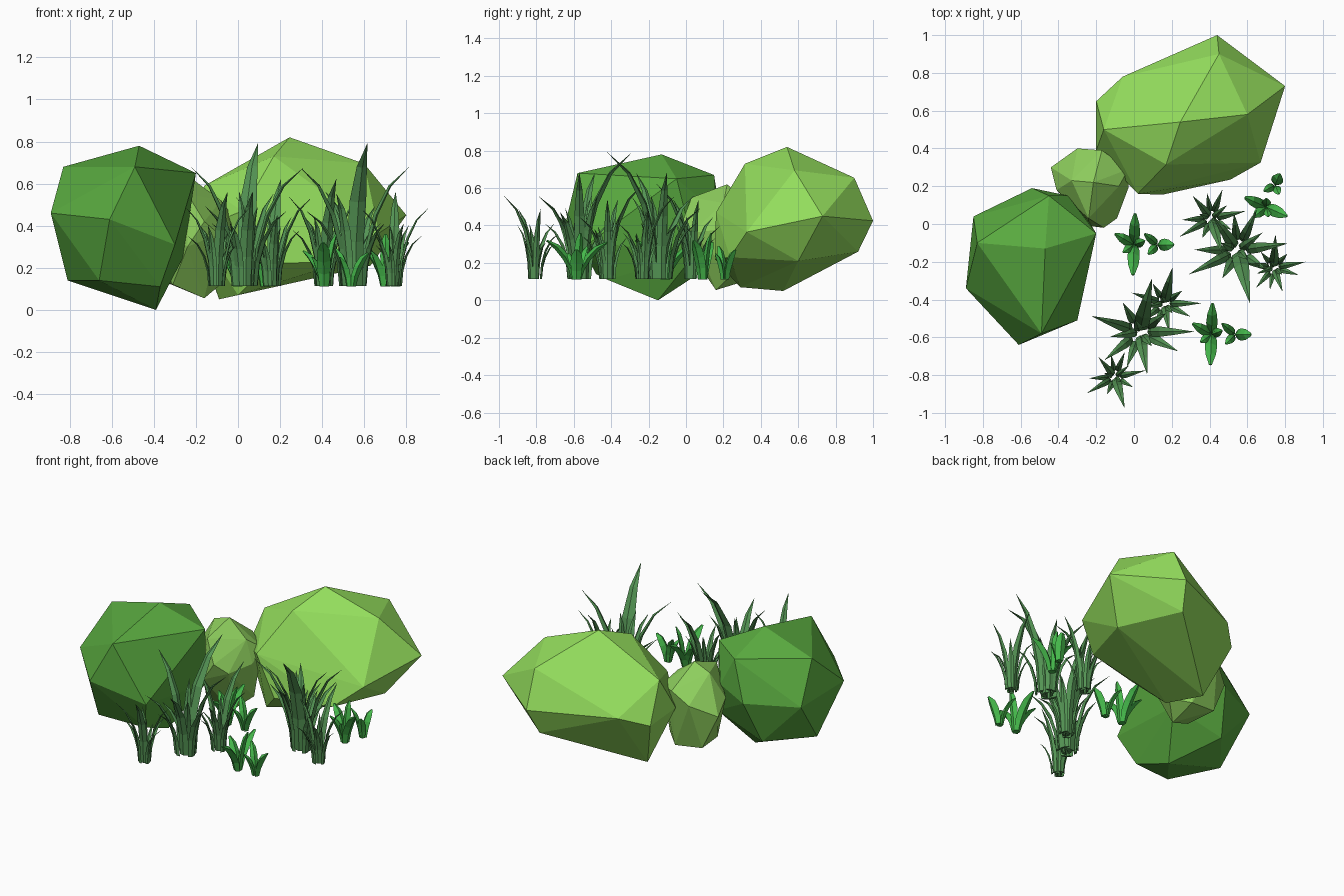
import bpy, bmesh
from math import sin, cos, radians
from mathutils import Vector


def material(name, rgb):
    m = bpy.data.materials.new(name)
    m.diffuse_color = (*rgb, 1)
    return m


DARK = material("dark_bush_green", (0.10, 0.40, 0.05))
LIGHT = material("light_bush_green", (0.30, 0.74, 0.11))
MID = material("mid_bush_green", (0.27, 0.62, 0.11))
GRASS = material("grass_green", (0.09, 0.30, 0.09))
LEAF = material("leaf_green", (0.06, 0.48, 0.07))


def finish(bm, name, mat):
    bmesh.ops.recalc_face_normals(bm, faces=bm.faces)
    me = bpy.data.meshes.new(name)
    bm.to_mesh(me)
    bm.free()
    me.materials.append(mat)
    ob = bpy.data.objects.new(name, me)
    bpy.context.collection.objects.link(ob)
    return ob


def bush(name, corners, mat):
    """Faceted bush: the convex hull of a few corner points."""
    bm = bmesh.new()
    for c in corners:
        bm.verts.new(c)
    bmesh.ops.convex_hull(bm, input=bm.verts)
    bmesh.ops.delete(bm, geom=[v for v in bm.verts if not v.link_faces], context='VERTS')
    finish(bm, name, mat)


def blade(bm, base, ang, start, reach, height, width, profile, power, thick=0.4):
    """Diamond-section blade that bends outward in direction ang."""
    out = Vector((cos(ang), sin(ang), 0))
    side = Vector((-sin(ang), cos(ang), 0))
    rings = []
    n = len(profile) - 1
    for i, p in enumerate(profile):
        t = i / n
        c = base + out * (start + (reach - start) * t ** power)
        c.z += height * (1 - (1 - t) ** 1.3)
        slope = (reach - start) * power * max(t, 0.01) ** (power - 1)
        nrm = (out * height - Vector((0, 0, slope))).normalized() if i else out
        w = width * p / 2
        if p == 0:
            rings.append([bm.verts.new(c)])
        else:
            rings.append([bm.verts.new(c + d) for d in
                          (side * w, nrm * w * thick, -side * w, -nrm * w * thick)])
    bm.faces.new(rings[0])
    for a, b in zip(rings, rings[1:]):
        for k in range(4):
            j = (k + 1) % 4
            if len(b) == 1:
                bm.faces.new((a[k], a[j], b[0]))
            else:
                bm.faces.new((a[k], a[j], b[j], b[k]))
    if len(rings[-1]) == 4:
        bm.faces.new(rings[-1])


# Bushes
bush("left_bush", [
    (-0.47, -0.13, 0.78), (-0.83, -0.10, 0.68), (-0.20, -0.05, 0.65), (-0.45, 0.15, 0.67),
    (-0.35, 0.15, 0.48), (-0.49, -0.58, 0.68), (-0.61, -0.64, 0.43), (-0.89, -0.34, 0.46),
    (-0.30, -0.51, 0.31), (-0.85, 0.04, 0.42), (-0.54, 0.19, 0.42), (-0.66, -0.48, 0.14),
    (-0.37, -0.42, 0.11), (-0.81, -0.18, 0.14), (-0.39, -0.15, 0.0), (-0.60, 0.08, 0.15),
    (-0.26, 0.05, 0.25)], DARK)
bush("right_bush", [
    (0.245, 0.54, 0.82), (0.60, 0.58, 0.695), (0.80, 0.73, 0.45), (0.45, 0.90, 0.655),
    (0.44, 1.00, 0.425), (0.17, 0.315, 0.73), (0.02, 0.16, 0.47), (0.15, 0.155, 0.22),
    (0.67, 0.325, 0.365), (0.51, 0.235, 0.23), (-0.16, 0.50, 0.59), (-0.20, 0.39, 0.38),
    (-0.20, 0.65, 0.36), (-0.06, 0.78, 0.42), (-0.09, 0.52, 0.05), (0.00, 0.29, 0.07),
    (0.63, 0.60, 0.21), (0.40, 0.92, 0.26)], LIGHT)
bush("middle_bush", [
    (-0.215, 0.22, 0.62), (-0.33, 0.23, 0.58), (-0.17, 0.39, 0.48), (-0.30, 0.40, 0.42),
    (-0.03, 0.29, 0.45), (-0.03, 0.19, 0.38), (-0.09, 0.03, 0.36), (-0.08, 0.20, 0.52),
    (-0.16, -0.02, 0.42), (-0.24, 0.03, 0.55), (-0.24, -0.01, 0.30), (-0.41, 0.18, 0.42),
    (-0.44, 0.30, 0.35), (-0.16, 0.16, 0.055), (-0.31, 0.12, 0.12), (-0.34, 0.32, 0.13),
    (-0.16, 0.34, 0.11), (-0.06, 0.25, 0.14)], MID)

# Grass tufts: (angle, base offset, reach, height, width) per blade
TALL = [(77, 0.02, 0.29, 0.68, 0.09), (162, 0.05, 0.27, 0.57, 0.06), (0, 0.05, 0.29, 0.57, 0.06),
        (-80, 0.03, 0.23, 0.45, 0.065), (219, 0.06, 0.24, 0.38, 0.055),
        (-27, 0.06, 0.23, 0.36, 0.055), (35, 0.05, 0.17, 0.44, 0.06),
        (120, 0.06, 0.18, 0.30, 0.05), (250, 0.06, 0.20, 0.30, 0.05),
        (190, 0.02, 0.16, 0.30, 0.05), (-50, 0.03, 0.10, 0.38, 0.05),
        (110, 0.01, 0.07, 0.45, 0.05)]
SPIKY = (0.8, 0.9, 0.9, 0.55, 0)


def tuft(name, x, y, turn, scale, rise=1.0):
    bm = bmesh.new()
    for a, s, r, h, w in TALL:
        blade(bm, Vector((x, y, 0.113)), radians(a + turn), s * scale,
              r * scale, h * rise, w * scale, SPIKY, 2.0)
    finish(bm, name, GRASS)


for i, (x, y, turn) in enumerate([(0.03, -0.57, 0), (0.55, -0.14, -154)]):
    tuft(f"tall_grass_{i}", x, y, turn, 1.0)
for i, (x, y, turn) in enumerate([(0.16, -0.42, 0), (0.41, 0.03, -150)]):
    tuft(f"medium_grass_{i}", x, y, turn, 0.68, 0.75)
for i, (x, y, turn) in enumerate([(-0.10, -0.81, -150), (0.74, -0.23, 10)]):
    tuft(f"short_grass_{i}", x, y, turn, 0.6, 0.66)

# Leafy sprouts: a main cluster and a smaller one beside it
MAIN = [(88, 0.165, 0.20, 0.06), (-92, 0.16, 0.21, 0.065), (150, 0.115, 0.17, 0.055),
        (20, 0.06, 0.25, 0.05), (215, 0.07, 0.14, 0.045)]
SUB = [(0, 0.085, 0.16, 0.065), (140, 0.09, 0.18, 0.045), (225, 0.07, 0.14, 0.045)]
BLUNT = (0.7, 0.9, 1.0, 0.85, 0.25)

for i, (x, y, turn) in enumerate([(0.0, -0.11, 0), (0.41, -0.585, 0), (0.70, 0.09, 68)]):
    bm = bmesh.new()
    t = radians(turn)
    for leaves, d in ((MAIN, 0), (SUB, 0.125)):
        for a, r, h, w in leaves:
            blade(bm, Vector((x + d * cos(t), y + d * sin(t), 0.11)), radians(a + turn),
                  0.012, r * (0.75 if turn else 1), h, w, BLUNT, 1.6, 0.6)
    finish(bm, f"leafy_sprout_{i}", LEAF)
